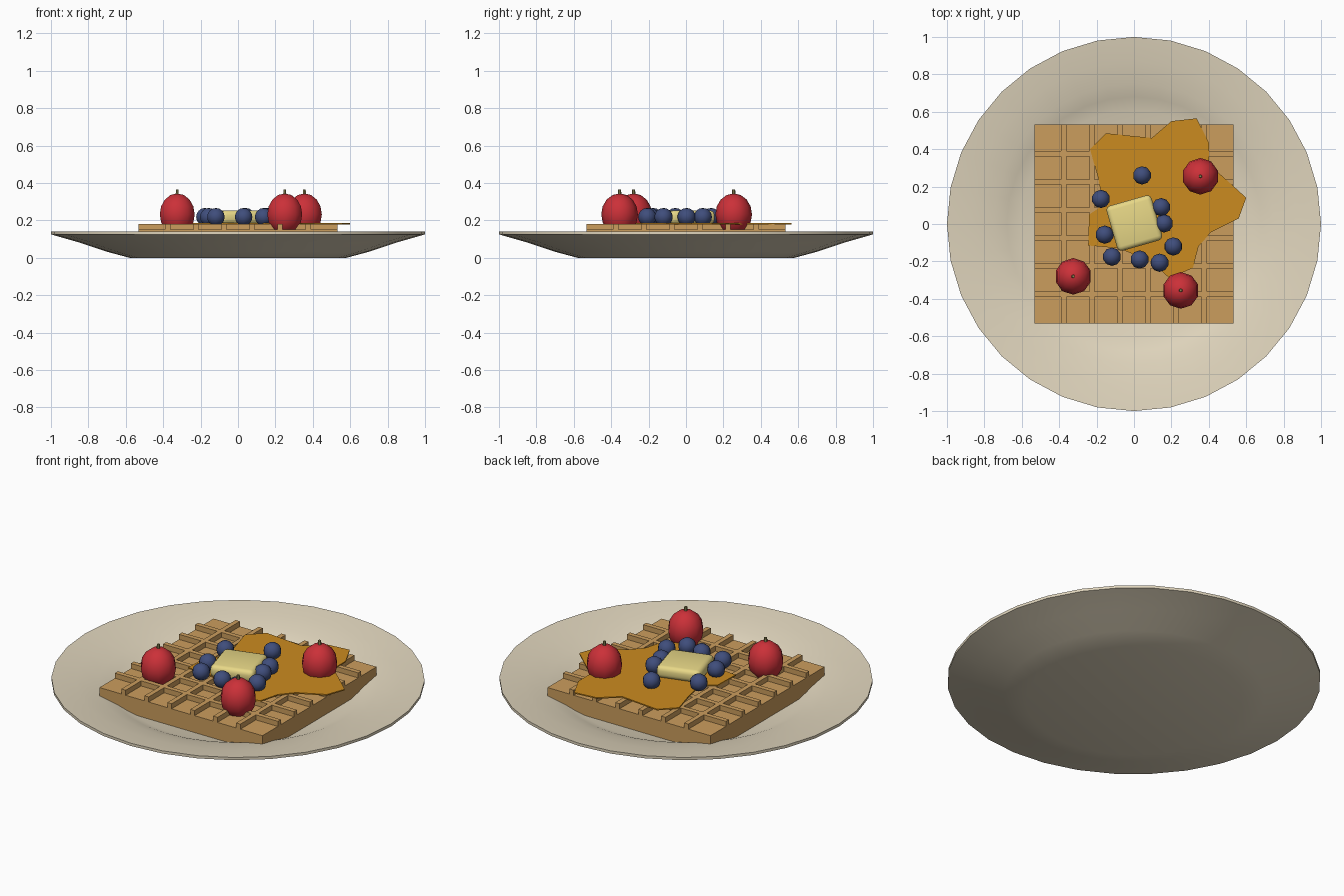
import bpy, bmesh, math
from mathutils import Matrix

if "Cube" in bpy.data.objects:
    bpy.data.objects.remove(bpy.data.objects["Cube"])


def material(name, rgb):
    m = bpy.data.materials.new(name)
    m.diffuse_color = (*rgb, 1)
    m.use_nodes = True
    m.node_tree.nodes["Principled BSDF"].inputs["Base Color"].default_value = m.diffuse_color
    return m


CREAM = material("cream_ceramic", (0.75, 0.67, 0.51))
WAFFLE = material("golden_waffle", (0.60, 0.34, 0.11))
SYRUP = material("amber_syrup", (0.60, 0.26, 0.014))
BUTTER = material("butter_yellow", (0.80, 0.68, 0.24))
RED = material("strawberry_red", (0.60, 0.03, 0.04))
BLUE = material("blueberry_blue", (0.05, 0.075, 0.20))
STEM = material("stem_olive", (0.28, 0.25, 0.09))


def make(name, bm, mat, smooth=None):
    bmesh.ops.recalc_face_normals(bm, faces=bm.faces)
    me = bpy.data.meshes.new(name)
    bm.to_mesh(me)
    bm.free()
    me.materials.append(mat)
    ob = bpy.data.objects.new(name, me)
    bpy.context.collection.objects.link(ob)
    if smooth:
        bpy.ops.object.select_all(action='DESELECT')
        ob.select_set(True)
        bpy.context.view_layer.objects.active = ob
        bpy.ops.object.shade_smooth_by_angle(angle=math.radians(smooth))
    return ob


def add_box(bm, center, size):
    bmesh.ops.create_cube(bm, size=1, matrix=Matrix.Translation(center) @ Matrix.Diagonal((*size, 1)))


def sphere(name, center, scale, mat, segments, rings):
    bm = bmesh.new()
    bmesh.ops.create_uvsphere(bm, u_segments=segments, v_segments=rings, radius=1,
                              matrix=Matrix.Translation(center) @ Matrix.Diagonal((*scale, 1)))
    return make(name, bm, mat, 60)


# plate: lathed profile with 32 sides
profile = [(0, 0), (0.58, 0), (0.70, 0.032), (0.85, 0.082), (1, 0.125), (1, 0.141),
           (0.87, 0.125), (0.75, 0.10), (0.68, 0.08), (0.61, 0.05), (0, 0.05)]
bm = bmesh.new()
verts = [bm.verts.new((r, 0, z)) for r, z in profile]
edges = [bm.edges.new(pair) for pair in zip(verts, verts[1:])]
bmesh.ops.spin(bm, geom=verts + edges, cent=(0, 0, 0), axis=(0, 0, 1),
               angle=math.tau, steps=32, use_merge=True)
bmesh.ops.remove_doubles(bm, verts=bm.verts, dist=1e-4)
make("plate", bm, CREAM, 25)

# waffle: slab with crossing ridges that run out to the edges
HALF, FLOOR, TOP = 0.533, 0.15, 0.18
bm = bmesh.new()
add_box(bm, (0, 0, (0.05 + FLOOR) / 2), (2 * HALF, 2 * HALF, FLOOR - 0.05))
make("waffle_base", bm, WAFFLE)
bm = bmesh.new()
lines = [-0.375 + 0.15 * i for i in range(6)]
cuts = sorted([-HALF, HALF] + [p + s for p in lines for s in (-0.014, 0.014)])
grid = {}


def gv(i, j):
    if (i, j) not in grid:
        grid[i, j] = bm.verts.new((cuts[i], cuts[j], FLOOR))
    return grid[i, j]


for i in range(13):
    for j in range(13):
        if i % 2 or j % 2:
            bm.faces.new((gv(i, j), gv(i + 1, j), gv(i + 1, j + 1), gv(i, j + 1)))
ext = bmesh.ops.extrude_face_region(bm, geom=bm.faces[:])
bmesh.ops.translate(bm, vec=(0, 0, TOP - FLOOR),
                    verts=[g for g in ext["geom"] if isinstance(g, bmesh.types.BMVert)])
make("waffle_ridges", bm, WAFFLE)

# syrup puddle: thin irregular sheet
outline = [(-0.235, 0.40), (-0.15, 0.485), (0.095, 0.46), (0.20, 0.55), (0.335, 0.565),
           (0.40, 0.435), (0.40, 0.32), (0.49, 0.24), (0.60, 0.14), (0.56, 0.03),
           (0.41, -0.045), (0.345, -0.12), (0.315, -0.235), (0.19, -0.29), (0.09, -0.20),
           (-0.08, -0.13), (-0.245, -0.115), (-0.24, 0.05), (-0.165, 0.10), (-0.19, 0.24)]
bm = bmesh.new()
face = bm.faces.new([bm.verts.new((x, y, 0.179)) for x, y in outline])
ext = bmesh.ops.extrude_face_region(bm, geom=[face])
bmesh.ops.translate(bm, vec=(0, 0, 0.007),
                    verts=[g for g in ext["geom"] if isinstance(g, bmesh.types.BMVert)])
bmesh.ops.triangulate(bm, faces=[f for f in bm.faces if len(f.verts) > 4])
make("syrup", bm, SYRUP)

# butter pat: rounded, slightly turned block
bm = bmesh.new()
add_box(bm, (0, 0, 0), (0.25, 0.25, 0.072))
bmesh.ops.bevel(bm, geom=bm.edges[:], offset=0.025, segments=3, profile=0.5, affect='EDGES')
bmesh.ops.transform(bm, verts=bm.verts,
                    matrix=Matrix.Translation((0.002, 0.005, 0.217)) @ Matrix.Rotation(math.radians(16), 4, 'Z'))
make("butter", bm, BUTTER, 40)

# strawberries with short stems
for n, (x, y) in enumerate([(0.355, 0.255), (-0.325, -0.28), (0.25, -0.355)], 1):
    sphere(f"strawberry_{n}", (x, y, 0.232), (0.098, 0.098, 0.112), RED, 10, 8)
    bm = bmesh.new()
    bmesh.ops.create_cone(bm, cap_ends=True, segments=6, radius1=0.01, radius2=0.008, depth=0.035,
                          matrix=Matrix.Translation((x, y, 0.348)))
    make(f"strawberry_stem_{n}", bm, STEM)

# blueberries around the butter
berries = [(0.043, 0.26), (-0.177, 0.134), (0.145, 0.09), (0.16, 0.003), (0.21, -0.12),
           (-0.157, -0.057), (-0.118, -0.175), (0.03, -0.19), (0.137, -0.207)]
for n, (x, y) in enumerate(berries, 1):
    sphere(f"blueberry_{n}", (x, y, 0.218), (0.049, 0.049, 0.048), BLUE, 10, 8)
